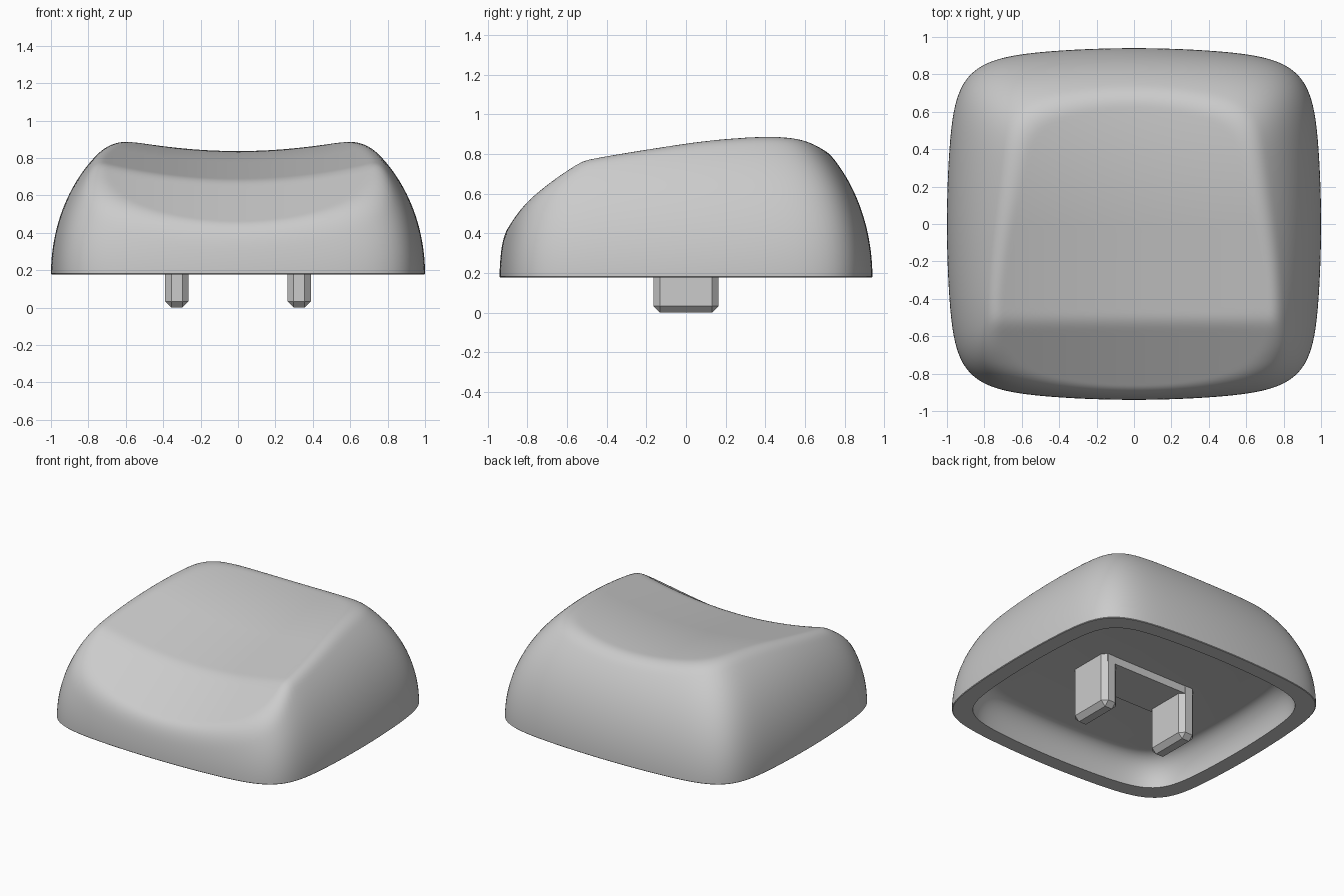
import bpy, bmesh, math

if "Cube" in bpy.data.objects:
    bpy.data.objects.remove(bpy.data.objects["Cube"], do_unlink=True)

grey = bpy.data.materials.new("light_grey_plastic")
grey.use_nodes = True
grey.diffuse_color = (0.6, 0.6, 0.6, 1)
grey.node_tree.nodes["Principled BSDF"].inputs["Base Color"].default_value = (0.6, 0.6, 0.6, 1)

SEGMENTS, RINGS = 192, 64
HALF_X, HALF_Y, BOW, POWER = 1.0, 0.94, 0.083, 8
BASE, CEILING = 0.178, 0.38


def smooth_min(a, b, k):
    h = max(k - abs(a - b), 0) / k
    return min(a, b) - h * h * k / 4


def edge_point(angle):
    """Point on the footprint: bowed sides and rounded corners."""
    c, s = math.cos(angle), math.sin(angle)
    r = 1.0
    for _ in range(30):
        x, y = abs(r * c), abs(r * s)
        r /= ((x / (HALF_X - BOW * y * y)) ** POWER
              + (y / (HALF_Y - BOW * x * x)) ** POWER) ** (1 / POWER)
    return r * c, r * s


def cap_height(x, y, t):
    """Scooped top and sloping front, blended into the domed walls."""
    top = smooth_min(0.681 + 0.19 * (y + 0.52), 0.837, 0.06)
    front = 0.681 + 0.64 * (y + 0.52)
    dish = smooth_min(top, front, 0.018) + 0.165 * x * x
    u = max(t - 0.3, 0) / 0.7
    wall = BASE + 0.84 * math.sqrt(max(1 - u * u, 0))
    softness = 0.06 + 0.05 * min(max((-0.52 - y) / 0.2, 0), 1)
    return max(smooth_min(dish, wall, softness), BASE + 0.004)


def finish(bm, name, smooth):
    bmesh.ops.recalc_face_normals(bm, faces=bm.faces[:])
    mesh = bpy.data.meshes.new(name)
    bm.to_mesh(mesh)
    bm.free()
    mesh.materials.append(grey)
    obj = bpy.data.objects.new(name, mesh)
    bpy.context.collection.objects.link(obj)
    if smooth:
        bpy.ops.object.select_all(action='DESELECT')
        obj.select_set(True)
        bpy.context.view_layer.objects.active = obj
        bpy.ops.object.shade_smooth_by_angle(angle=math.radians(35))


# Key cap shell: outer surface, bottom rim, then hollow underside
bm = bmesh.new()
edge = [edge_point(2 * math.pi * j / SEGMENTS) for j in range(SEGMENTS)]
levels = [(1 - (1 - i / RINGS) ** 2, None) for i in range(1, RINGS + 1)]
levels += [(0.996, BASE), (0.885, BASE)]
for i in range(1, 11):
    a = math.pi / 2 * i / 10
    levels.append((0.75 + 0.135 * math.cos(a), BASE + (CEILING - BASE) * math.sin(a)))

rings = []
for t, z in levels:
    ring = []
    for ex, ey in edge:
        x, y = t * ex, t * ey
        ring.append(bm.verts.new((x, y, cap_height(x, y, t) if z is None else z)))
    rings.append(ring)
for inner, outer in zip(rings, rings[1:]):
    for j in range(SEGMENTS):
        k = (j + 1) % SEGMENTS
        bm.faces.new((inner[j], outer[j], outer[k], inner[k]))
centre = bm.verts.new((0, 0, cap_height(0, 0, 0)))
for j in range(SEGMENTS):
    bm.faces.new((centre, rings[0][j], rings[0][(j + 1) % SEGMENTS]))
bm.faces.new(rings[-1])
finish(bm, "key_cap_shell", True)


def box(name, x, half_x, half_y, low, high, chamfer):
    bm = bmesh.new()
    bmesh.ops.create_cube(bm, size=1)
    for v in bm.verts:
        v.co = (x + 2 * half_x * v.co.x, 2 * half_y * v.co.y,
                low if v.co.z < 0 else high)
    if chamfer:
        bmesh.ops.bevel(bm, geom=bm.edges[:], offset=chamfer, segments=1,
                        affect='EDGES', profile=0.5)
    finish(bm, name, False)


# Mounting posts and the raised pad joining them
for side, x in (("right", -0.327), ("left", 0.327)):
    box(side + "_post", x, 0.062, 0.165, 0, CEILING + 0.06, 0.033)
box("mounting_pad", 0, 0.36, 0.163, CEILING - 0.055, CEILING + 0.02, 0)
